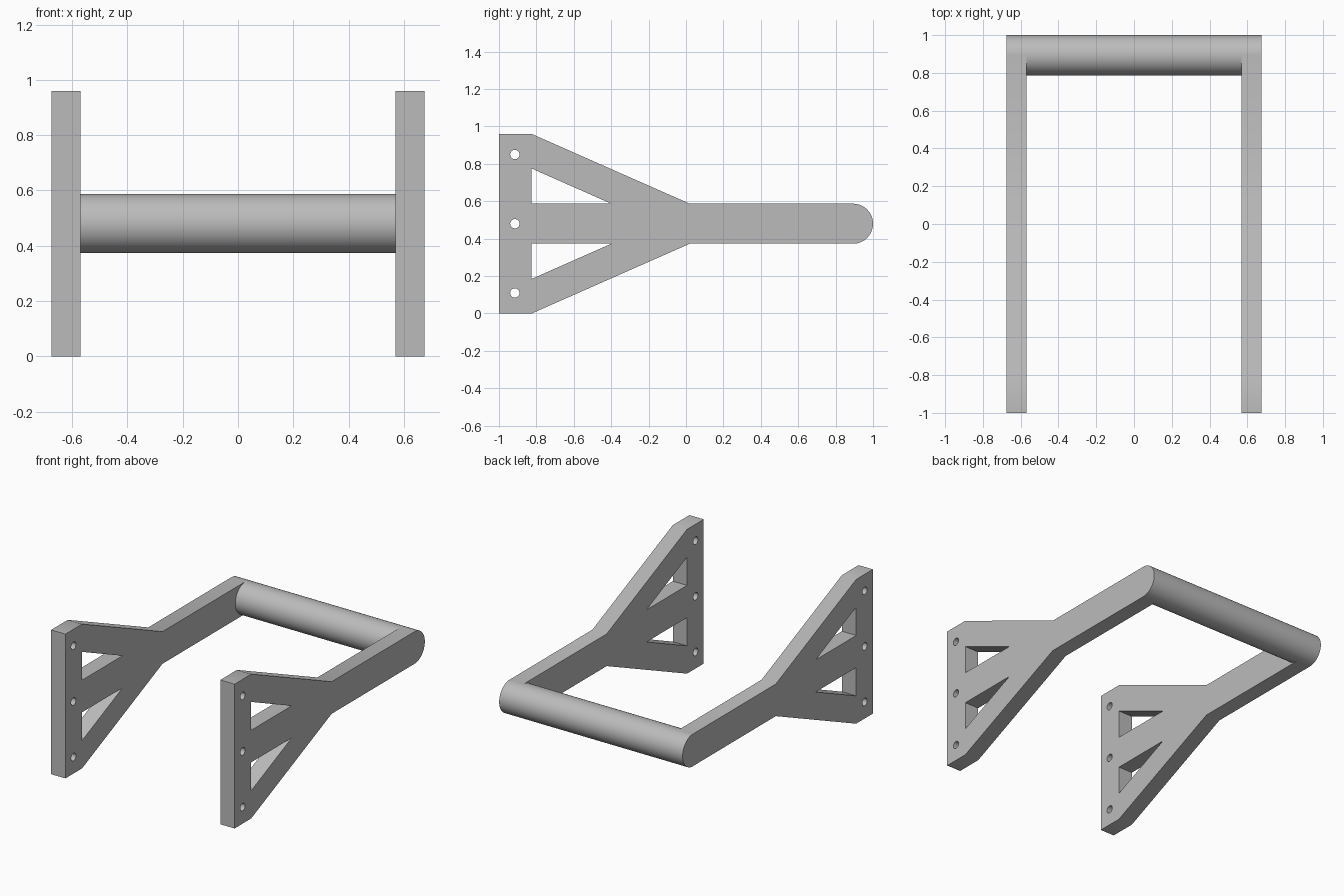
import bpy
import bmesh
from math import sin, cos, pi, radians
from mathutils import Matrix

if "Cube" in bpy.data.objects:
    bpy.data.objects.remove(bpy.data.objects["Cube"], do_unlink=True)

MID = 0.48            # height of the arm's centre line
RADIUS = 0.107        # radius of the bar and of the rounded arm ends
BAR_Y = 1 - RADIUS
INNER, OUTER = 0.57, 0.675

# Single grey finish
grey = bpy.data.materials.new("grey")
grey.use_nodes = True
colour = (0.5, 0.5, 0.5, 1)
grey.diffuse_color = colour
grey.node_tree.nodes["Principled BSDF"].inputs["Base Color"].default_value = colour


def arc(cy, cz, r, start, end, steps):
    angles = [start + (end - start) * i / steps for i in range(steps + 1)]
    return [(cy + r * cos(a), cz + r * sin(a)) for a in angles]


def finish(obj):
    obj.data.materials.clear()
    obj.data.materials.append(grey)
    bpy.ops.object.select_all(action="DESELECT")
    obj.select_set(True)
    bpy.context.view_layer.objects.active = obj
    bpy.ops.object.shade_smooth_by_angle(angle=radians(25))


# Side bracket profile, with z measured from the centre line
lower = [(-1, -MID), (-0.825, -MID), (0.02, -RADIUS)]
upper = [(y, -z) for y, z in reversed(lower)]
loops = [lower + arc(BAR_Y, 0, RADIUS, -pi / 2, pi / 2, 32) + upper]

# Triangular windows and screw holes
for side in (-1, 1):
    loops.append([(-0.825, side * RADIUS), (-0.4, side * RADIUS), (-0.825, side * 0.295)])
for z in (-0.37, 0, 0.37):
    loops.append(arc(-0.915, z, 0.025, 0, 2 * pi, 24)[:-1])


def bracket(name, x):
    curve = bpy.data.curves.new(name, "CURVE")
    curve.dimensions = "2D"
    curve.fill_mode = "BOTH"
    curve.extrude = (OUTER - INNER) / 2
    for loop in loops:
        spline = curve.splines.new("POLY")
        spline.points.add(len(loop) - 1)
        for point, (y, z) in zip(spline.points, loop):
            point.co = (y, z, 0, 1)
        spline.use_cyclic_u = True
    helper = bpy.data.objects.new(name + "_profile", curve)
    bpy.context.collection.objects.link(helper)
    bpy.context.view_layer.update()
    mesh = bpy.data.meshes.new_from_object(
        helper.evaluated_get(bpy.context.evaluated_depsgraph_get()))
    bpy.data.objects.remove(helper)

    # Stand the profile upright: profile axes become y, z and thickness x
    mesh.transform(Matrix(((0, 0, 1, x), (1, 0, 0, 0), (0, 1, 0, MID), (0, 0, 0, 1))))
    bm = bmesh.new()
    bm.from_mesh(mesh)
    bmesh.ops.remove_doubles(bm, verts=bm.verts, dist=0.0001)
    bmesh.ops.recalc_face_normals(bm, faces=bm.faces)
    bm.to_mesh(mesh)
    bm.free()
    obj = bpy.data.objects.new(name, mesh)
    bpy.context.collection.objects.link(obj)
    finish(obj)


bracket("left_bracket", (INNER + OUTER) / 2)
bracket("right_bracket", -(INNER + OUTER) / 2)

# Round crossbar joining the arm ends
bpy.ops.mesh.primitive_cylinder_add(vertices=64, radius=RADIUS, depth=2 * INNER,
                                    location=(0, BAR_Y, MID), rotation=(0, pi / 2, 0))
bar = bpy.context.object
bar.name = "crossbar"
finish(bar)
